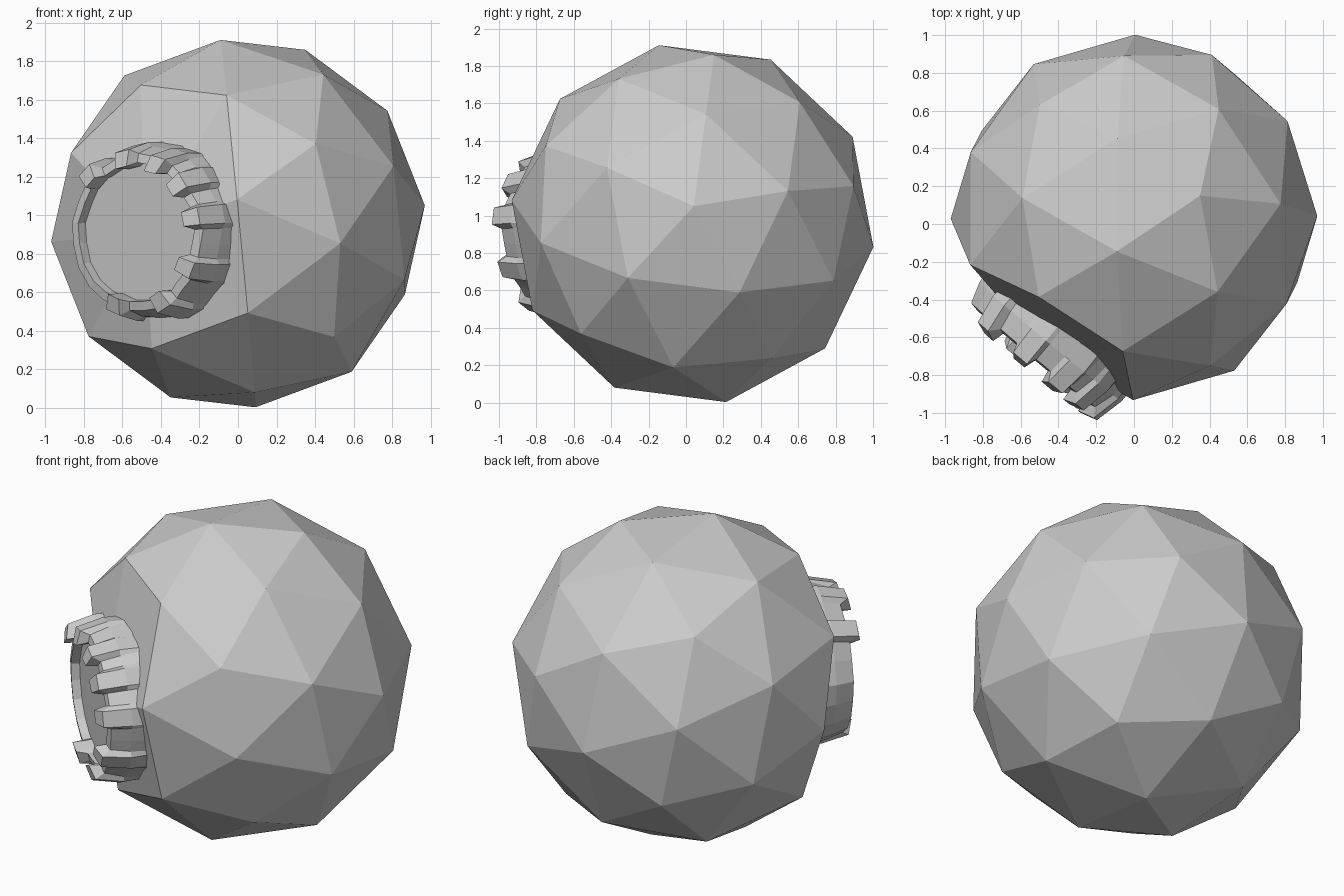
import bpy, bmesh, math, random
from mathutils import Vector, Matrix

if "Cube" in bpy.data.objects:
    bpy.data.objects.remove(bpy.data.objects["Cube"])

random.seed(4)
R = 0.975
CENTRE = Vector((0, 0.035, 0.957))


def frame(a, b):
    """Orthonormal matrix whose columns follow directions a and b."""
    x = a.normalized()
    z = x.cross(b).normalized()
    return Matrix((x, z.cross(x), z)).transposed()


def finish(bm, name):
    bmesh.ops.recalc_face_normals(bm, faces=bm.faces[:])
    me = bpy.data.meshes.new(name)
    bm.to_mesh(me)
    bm.free()
    ob = bpy.data.objects.new(name, me)
    bpy.context.collection.objects.link(ob)
    return ob


# Crater axes: outward normal, sideways, up
N = Vector((-0.641, -0.768, -0.022)).normalized()
U = Vector((0.768, -0.641, 0)).normalized()
V = N.cross(U).normalized()
if V.z < 0:
    V = -V

# Faceted ball, turned so two of its five-sided corners sit where seen
bm = bmesh.new()
bmesh.ops.create_icosphere(bm, subdivisions=2, radius=R)
bm.verts.ensure_lookup_table()
fives = [v.co.copy() for v in bm.verts if len(v.link_edges) == 5]
a = fives[0]
b = next(c for c in fives if 0.4 < a.dot(c) / R ** 2 < 0.5)
rot = frame(Vector((0.35, 0.115, 0.903)), Vector((-0.51, -0.425, 0.723))) @ frame(a, b).transposed()
for v in bm.verts:
    v.co = rot @ v.co

# Cut away the corners under the crater and close with a shallow fan
bmesh.ops.delete(bm, geom=[v for v in bm.verts if v.co.dot(N) > 0.85], context='VERTS')
rim_edges = [e for e in bm.edges if e.is_boundary]
hub = bm.verts.new(N * 0.84 + U * 0.07 - V * 0.03)
for e in rim_edges:
    bm.faces.new((e.verts[0], e.verts[1], hub))
for v in bm.verts:
    v.co += CENTRE
finish(bm, "faceted_ball")

# Crater rim: notched ring with ribs at chosen angles, smooth on the left
ribs = [-107, -63, -27, 12, 40, 66, 97, 132]
stations = [(t + o, h) for t in ribs for o, h in ((-9, 0), (-6, 1), (6, 1), (9, 0))]
stations += [(t, 0) for t in (-85, -45, -8, 155, 172, 188, 205, 222, 237)]
stations.sort(key=lambda s: s[0])
# radius, height, extra radius and height on a rib
profile = [(0.475, 0.66, 0.0, 0.0), (0.455, 0.79, 0.025, 0.0), (0.42, 0.90, 0.025, 0.05),
           (0.372, 0.91, -0.015, 0.065), (0.365, 0.86, -0.01, 0.0)]
bm = bmesh.new()
rows = []
for ang, h in stations:
    t = math.radians(ang)
    j = random.uniform(-0.01, 0.01)
    row = []
    for r, d, dr, dd in profile:
        rr = r + dr * h + j
        row.append(bm.verts.new(CENTRE + N * (d + dd * h) + U * (0.07 + 1.04 * rr * math.cos(t))
                                + V * (-0.03 + 0.98 * rr * math.sin(t))))
    rows.append(row)
for i, row in enumerate(rows):
    nxt = rows[(i + 1) % len(rows)]
    for k in range(len(profile) - 1):
        bm.faces.new((row[k], nxt[k], nxt[k + 1], row[k + 1]))
# flat crater floor
bm.faces.new([row[-1] for row in rows])
finish(bm, "crater_rim")
